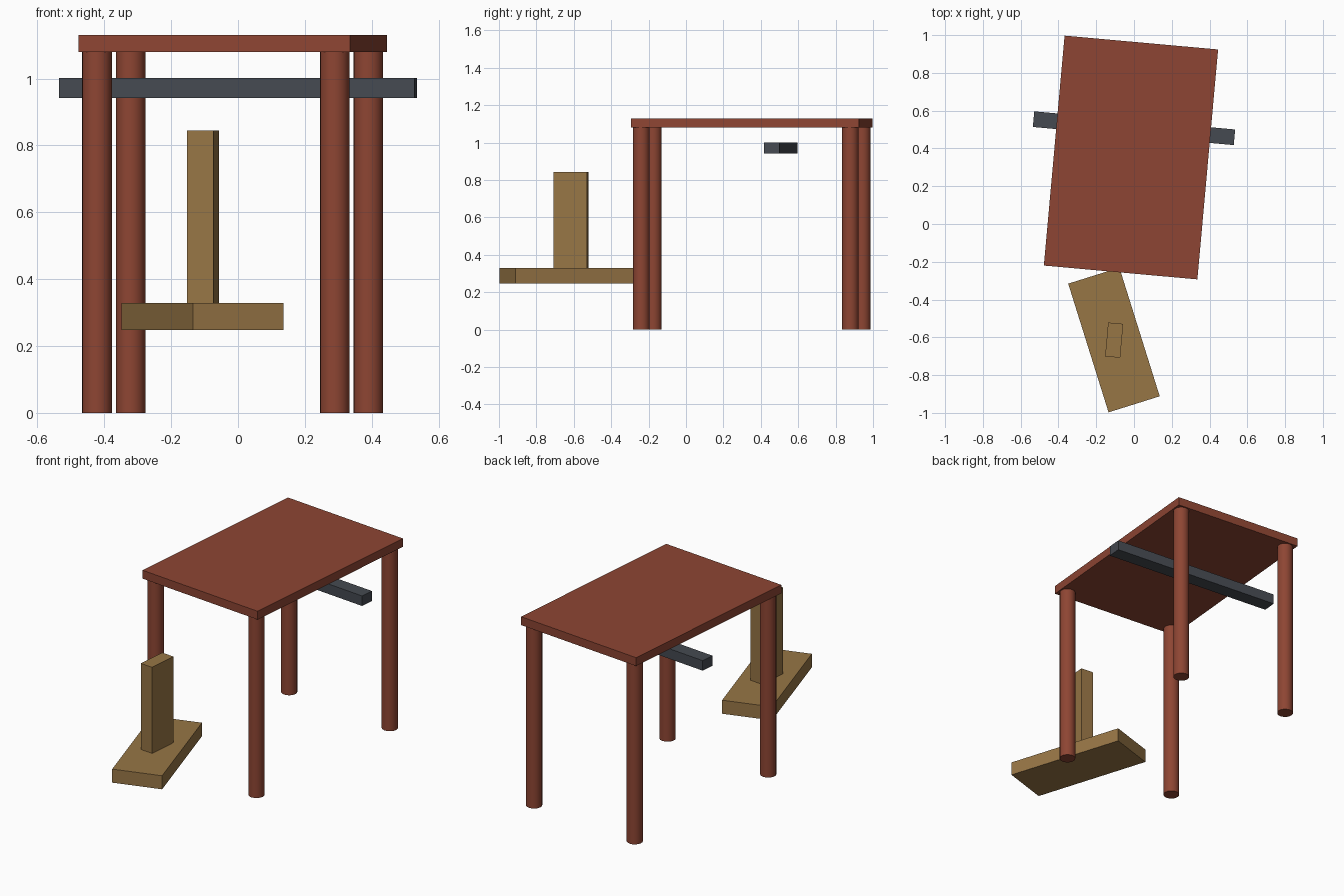
import bpy
from math import radians, sin, cos

if "Cube" in bpy.data.objects:
    bpy.data.objects.remove(bpy.data.objects["Cube"])

TURN = radians(-5.15)   # rotation of table, rail and post


def material(name, rgb):
    m = bpy.data.materials.new(name)
    m.diffuse_color = (*rgb, 1)
    m.use_nodes = True
    m.node_tree.nodes["Principled BSDF"].inputs["Base Color"].default_value = m.diffuse_color
    return m


RED = material("red_wood", (0.27, 0.06, 0.033))
TAN = material("tan_wood", (0.31, 0.18, 0.06))
DARK = material("dark_metal", (0.06, 0.068, 0.083))


def box(name, centre, size, z0, z1, turn, mat):
    bpy.ops.mesh.primitive_cube_add(size=1, location=(*centre, (z0 + z1) / 2),
                                    rotation=(0, 0, turn))
    ob = bpy.context.object
    ob.name = name
    ob.scale = (*size, z1 - z0)
    bpy.ops.object.transform_apply(location=False, rotation=False, scale=True)
    ob.data.materials.append(mat)


def leg(name, centre, radius, height, mat):
    bpy.ops.mesh.primitive_cylinder_add(vertices=16, radius=radius, depth=height,
                                        location=(*centre, height / 2),
                                        rotation=(0, 0, TURN))
    ob = bpy.context.object
    ob.name = name
    ob.data.materials.append(mat)
    bpy.ops.object.shade_smooth_by_angle(angle=radians(40))


# Table top
cx, cy = -0.016, 0.352
box("table_top", (cx, cy), (0.816, 1.222), 1.08, 1.13, TURN, RED)

# Four legs, inset from the corners
for side, sx in (("left", -1), ("right", 1)):
    for end, sy in (("front", -1), ("back", 1)):
        u, v = sx * 0.357, sy * 0.561
        leg(f"{end}_{side}_leg",
            (cx + u * cos(TURN) - v * sin(TURN), cy + u * sin(TURN) + v * cos(TURN)),
            0.0445, 1.08, RED)

# Rail under the table top
box("cross_rail", (0, 0.507), (1.068, 0.083), 0.942, 1.002, TURN, DARK)

# Stool slab and its upright back post
box("seat", (-0.106, -0.614), (0.284, 0.714), 0.248, 0.329, radians(17.4), TAN)
box("back_post", (-0.105, -0.615), (0.08, 0.18), 0.329, 0.844, TURN, TAN)
